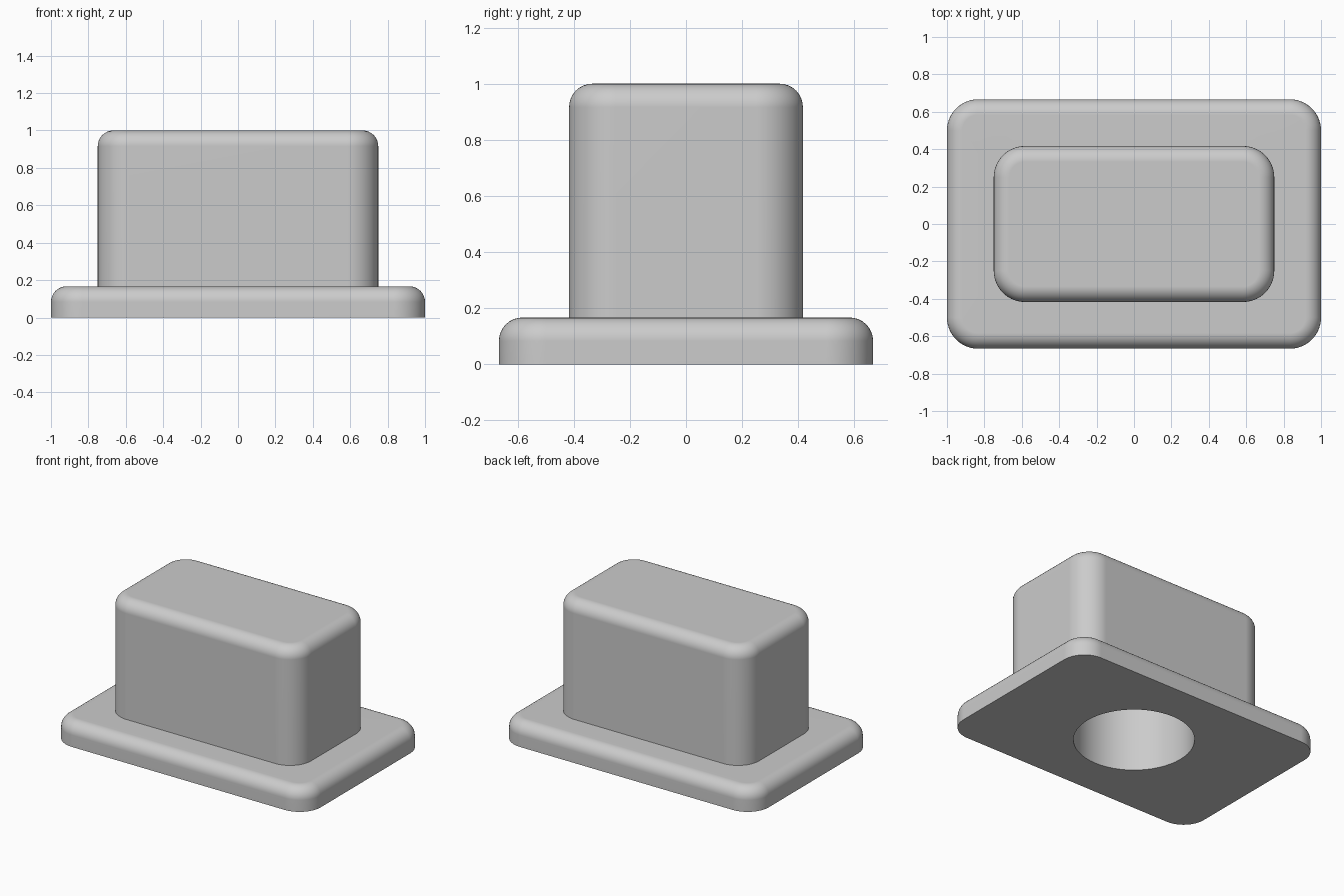
import bpy
import bmesh
from math import sin, cos, pi, radians

cube = bpy.data.objects.get("Cube")
if cube:
    bpy.data.objects.remove(cube, do_unlink=True)

U = 1 / 12            # design unit
STEPS = 14            # segments per rounded corner
FILLET = U            # rounding of the upper rims
CORNER = 2 * U        # rounding of the vertical edges
HOLE_RADIUS = 0.387
HOLE_DEPTH = 10 * U

grey = bpy.data.materials.new("light grey")
grey.use_nodes = True
colour = (0.6, 0.6, 0.6, 1)
grey.diffuse_color = colour
grey.node_tree.nodes["Principled BSDF"].inputs["Base Color"].default_value = colour


def ring(bm, half_x, half_y, radius, z):
    """Rounded rectangle of vertices, counter-clockwise from above."""
    verts = []
    for quarter, (sx, sy) in enumerate(((1, 1), (-1, 1), (-1, -1), (1, -1))):
        for i in range(STEPS + 1):
            a = (quarter + i / STEPS) * pi / 2
            verts.append(bm.verts.new((sx * (half_x - radius) + radius * cos(a),
                                       sy * (half_y - radius) + radius * sin(a), z)))
    return verts


def tier(bm, half_x, half_y, bottom, top, steps=8):
    """Rings of a straight wall with a rounded upper rim."""
    rings = [ring(bm, half_x, half_y, CORNER, bottom)]
    for i in range(steps + 1):
        a = i / steps * pi / 2
        inset = FILLET * (1 - cos(a))
        rings.append(ring(bm, half_x - inset, half_y - inset, CORNER - inset,
                          top - FILLET + FILLET * sin(a)))
    return rings


bm = bmesh.new()

# Blind round hole, then flange, then block, as one continuous skin
rings = [ring(bm, HOLE_RADIUS, HOLE_RADIUS, HOLE_RADIUS, z) for z in (HOLE_DEPTH, 0)]
rings += tier(bm, 12 * U, 8 * U, 0, 2 * U)
rings += tier(bm, 9 * U, 5 * U, 2 * U, 12 * U)

for low, high in zip(rings, rings[1:]):
    n = len(low)
    for i in range(n):
        j = (i + 1) % n
        bm.faces.new((low[i], low[j], high[j], high[i]))

# Hole ceiling and block top
bm.faces.new(reversed(rings[0]))
bm.faces.new(rings[-1])

bmesh.ops.remove_doubles(bm, verts=bm.verts, dist=1e-5)
bmesh.ops.recalc_face_normals(bm, faces=bm.faces)

mesh = bpy.data.meshes.new("flanged_block")
bm.to_mesh(mesh)
bm.free()
mesh.materials.append(grey)
block = bpy.data.objects.new("flanged_block", mesh)
bpy.context.collection.objects.link(block)

# Smooth rounded edges, flat faces kept flat
bpy.ops.object.select_all(action="DESELECT")
block.select_set(True)
bpy.context.view_layer.objects.active = block
bpy.ops.object.shade_smooth_by_angle(angle=radians(35))
weighted = block.modifiers.new("flat face normals", "WEIGHTED_NORMAL")
weighted.keep_sharp = True
